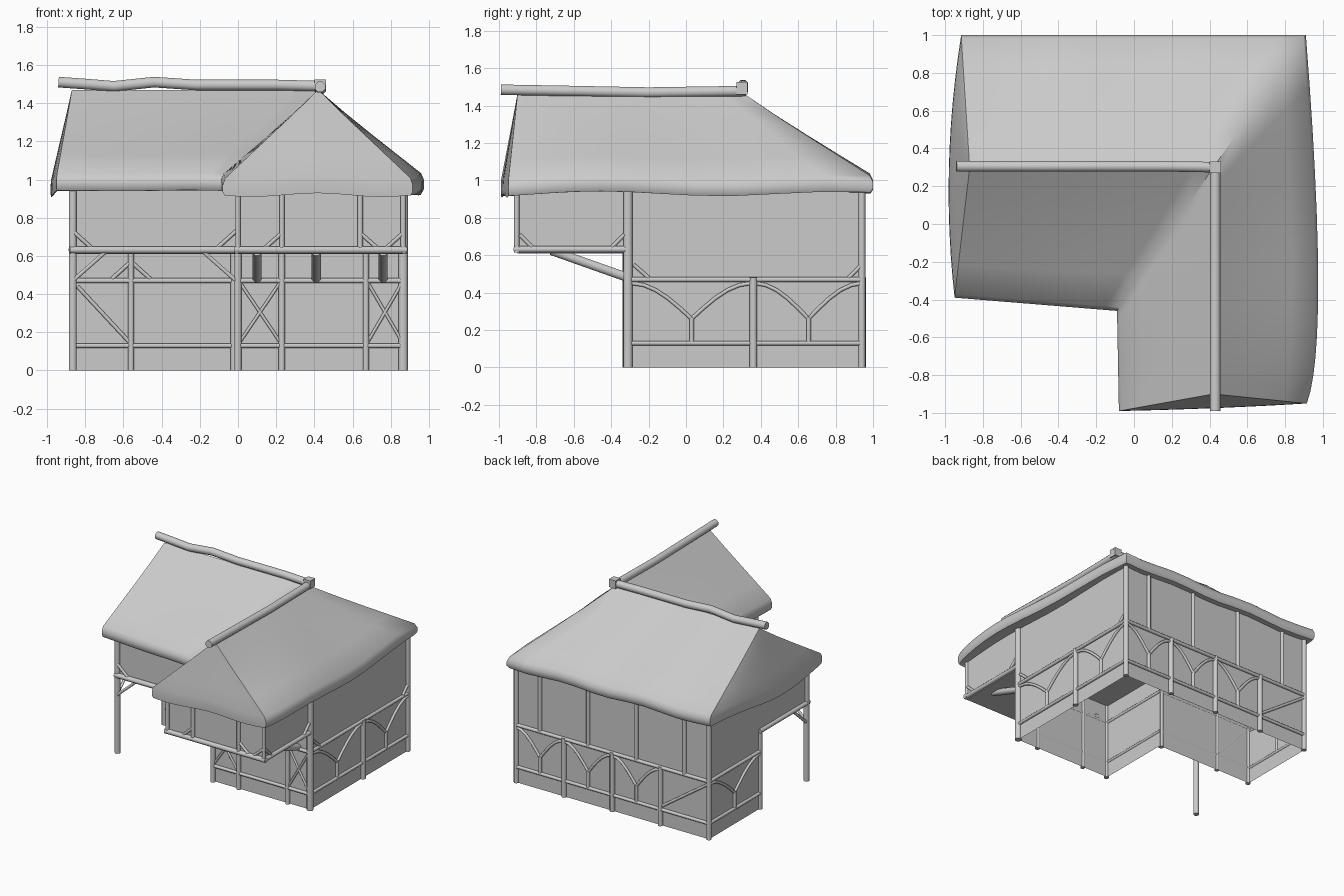
import bpy, bmesh, math
from mathutils import Vector

if "Cube" in bpy.data.objects:
    bpy.data.objects.remove(bpy.data.objects["Cube"])

GREY = (0.6, 0.6, 0.6, 1)
mat = bpy.data.materials.new("plain grey")
mat.use_nodes = True
mat.diffuse_color = GREY
mat.node_tree.nodes["Principled BSDF"].inputs["Base Color"].default_value = GREY


def finish(name, bm, angle):
    me = bpy.data.meshes.new(name)
    bmesh.ops.recalc_face_normals(bm, faces=bm.faces)
    bm.to_mesh(me)
    bm.free()
    me.materials.append(mat)
    ob = bpy.data.objects.new(name, me)
    bpy.context.collection.objects.link(ob)
    bpy.ops.object.select_all(action="DESELECT")
    ob.select_set(True)
    bpy.context.view_layer.objects.active = ob
    bpy.ops.object.shade_smooth_by_angle(angle=math.radians(angle))
    return ob


def timber(name, pts, r=0.015, sides=8):
    """Round pole swept along a path."""
    bm = bmesh.new()
    pts = [Vector(p) for p in pts]
    rings = []
    for i, p in enumerate(pts):
        t = (pts[min(i + 1, len(pts) - 1)] - pts[max(i - 1, 0)]).normalized()
        up = Vector((0, 0, 1)) if abs(t.z) < 0.95 else Vector((0, 1, 0))
        u = t.cross(up).normalized()
        v = u.cross(t)
        angles = [math.tau * (k + 0.5) / sides for k in range(sides)]
        rings.append([bm.verts.new(p + (u * math.cos(a) + v * math.sin(a)) * r) for a in angles])
    for a, b in zip(rings, rings[1:]):
        for k in range(sides):
            j = (k + 1) % sides
            bm.faces.new((a[k], a[j], b[j], b[k]))
    bm.faces.new(rings[0])
    bm.faces.new(rings[-1])
    return finish(name, bm, 50)


def prism(name, outline, z0, z1, caps=False):
    """Vertical walls around an outline, optionally closed."""
    bm = bmesh.new()
    lo = [bm.verts.new((x, y, z0)) for x, y in outline]
    hi = [bm.verts.new((x, y, z1)) for x, y in outline]
    n = len(outline)
    for i in range(n):
        j = (i + 1) % n
        bm.faces.new((lo[i], lo[j], hi[j], hi[i]))
    if caps:
        bm.faces.new(lo)
        bm.faces.new(hi)
    return finish(name, bm, 30)


# Walls and the jettied upper storey
L, R, B = -0.865, 0.865, 0.94
ground = [(L, B), (R, B), (R, -0.31), (0, -0.31), (0, 0.3), (L, 0.3)]
upper = [(L, B), (R, B), (R, -0.9), (0, -0.9), (0, -0.31), (L, -0.31)]
prism("ground_walls", ground, 0, 0.63)
prism("upper_walls", upper, 0.62, 0.97)
prism("upper_floor", upper, 0.61, 0.64, True)


# Thatched roof: matching eave and ridge points joined in rings
ridge_w, ridge_c, ridge_s = (-0.87, 0.3), (0.42, 0.3), (0.42, -0.9)
sides = [
    ([(-0.915, 1), (0, 1), (0.91, 1)], ridge_w, ridge_c),
    ([(0.91, 1), (0.975, -0.3), (0.915, -0.95)], ridge_c, ridge_s),
    ([(0.915, -0.95), (0.42, -0.975), (-0.08, -0.99)], ridge_s, ridge_s),
    ([(-0.08, -0.99), (-0.085, -0.72), (-0.09, -0.46)], ridge_s, ridge_c),
    ([(-0.09, -0.46), (-0.52, -0.425), (-0.95, -0.39)], ridge_c, ridge_w),
    ([(-0.95, -0.39), (-0.98, 0.3), (-0.915, 1)], ridge_w, ridge_w),
]
STEPS = 12
eave, top = [], []
for (a, m, b), r0, r1 in sides:
    a, m, b, r0, r1 = (Vector(p) for p in (a, m, b, r0, r1))
    for i in range(STEPS):
        t = i / STEPS
        # quadratic through the middle point
        eave.append(a * (1 - t) * (1 - 2 * t) + m * 4 * t * (1 - t) + b * t * (2 * t - 1))
        top.append(r0.lerp(r1, t))


def wave(p):
    return 0.014 * math.sin(9 * p.x + 1) * math.cos(4 * p.y) + 0.012 * math.sin(5 * p.y + 3.6)


bm = bmesh.new()
centre = Vector((0.2, 0.2))
# (blend towards ridge, height)
profile = [(0.22, 0.945), (0.07, 0.93), (0.02, 0.93), (0, 0.95), (0, 0.985),
           (0.025, 1.02), (0.25, 1.122), (0.5, 1.235), (0.75, 1.35), (1, 1.47)]
rings = []
for f, z in profile:
    ring = []
    for e, t in zip(eave, top):
        p = e.lerp(t, f)
        ring.append(bm.verts.new((p.x, p.y, z + wave(e) * (1 - f) ** 1.5)))
    rings.append(ring)
n = len(eave)
for a, b in zip(rings, rings[1:]):
    for k in range(n):
        j = (k + 1) % n
        bm.faces.new((a[k], a[j], b[j], b[k]))
bmesh.ops.remove_doubles(bm, verts=bm.verts, dist=0.0005)
finish("thatched_roof", bm, 50)

# Ridge poles
timber("long_ridge_pole", [(-0.94, 0.305, 1.51), (-0.8, 0.305, 1.5), (-0.65, 0.305, 1.488),
                           (-0.44, 0.305, 1.51), (-0.22, 0.305, 1.495), (0.2, 0.305, 1.495),
                           (0.46, 0.3, 1.488)], 0.03)
timber("front_ridge_pole", [(0.43, -0.99, 1.485), (0.43, -0.6, 1.478),
                            (0.43, -0.2, 1.47), (0.43, 0.32, 1.478)], 0.03)
prism("ridge_joint", [(0.4, 0.27), (0.46, 0.27), (0.46, 0.33), (0.4, 0.33)], 1.46, 1.525, True)


# Timber frame helpers: a face maps (along, height) to a point
def on_x(y):
    return lambda s, z: (s, y, z)


def on_y(x):
    return lambda s, z: (x, s, z)


def post(name, face, s, z0, z1, r=0.02):
    timber(name, [face(s, z0), face(s, z1)], r)


def strut(name, face, s0, z0, s1, z1, r=0.011):
    timber(name, [face(s0, z0), face(s1, z1)], r)


def arch_brace(name, face, s0, s1):
    mid, half = (s0 + s1) / 2, (s1 - s0) / 2
    post(name + "_stem", face, mid, 0.13, 0.27, 0.013)
    for d in (-1, 1):
        arc = [face(mid + d * half * t, 0.26 + 0.19 * math.sin(t * math.pi / 2)) for t in
               (0, 0.2, 0.4, 0.6, 0.8, 1)]
        timber(name + "_arm", arc, 0.011)


def rails(name, face, s0, s1):
    strut(name + "_low_rail", face, s0, 0.13, s1, 0.13, 0.013)
    strut(name + "_mid_rail", face, s0, 0.47, s1, 0.47, 0.014)


back, right, left = on_x(B + 0.005), on_y(R + 0.005), on_y(L - 0.005)
front, porch = on_x(-0.32), on_x(0.29)
jetty, wing = on_x(-0.905), on_x(-0.32)

# Corner posts
for x, y, r in ((L, B, 0.02), (R, B, 0.02), (R, -0.31, 0.027), (L, -0.31, 0.022)):
    post("corner_post", on_x(y), x, 0, 0.95, r)
post("inner_corner_post", front, 0, 0, 0.64, 0.02)
post("porch_corner_post", porch, L, 0, 0.62)
post("inner_wall_post", porch, -0.02, 0, 0.62)

# Back wall
rails("back", back, L, R)
bay = (R - L) / 4
for i in range(4):
    s = L + i * bay
    if i:
        post("back_post", back, s, 0, 0.48)
    post("back_upper_post", back, s + bay / 2, 0.47, 0.95, 0.015)
    if i:
        arch_brace("back_brace", back, s, s + bay)
    else:
        strut("back_diagonal", back, L, 0.45, L + bay, 0.15)

# Right and left walls
rails("right", right, -0.31, B)
post("right_post", right, 0.36, 0, 0.48, 0.022)
arch_brace("right_brace", right, -0.29, 0.35)
arch_brace("right_brace", right, 0.37, 0.94)
strut("right_corner_strut", right, -0.28, 0.55, -0.2, 0.48)
strut("right_corner_strut", right, 0.94, 0.55, 0.87, 0.48)
rails("left", left, 0.3, B)
arch_brace("left_brace", left, 0.3, B)

# Front of the projecting wing, ground level
rails("front", front, 0, R)
for s in (0.23, 0.67):
    post("front_post", front, s, 0, 0.62, 0.018)
for s0, s1 in ((0.01, 0.22), (0.68, 0.86)):
    strut("front_cross", front, s0, 0.15, s1, 0.46, 0.009)
    strut("front_cross", front, s0, 0.46, s1, 0.15, 0.009)
for x in (0.1, 0.41, 0.76):
    strut("jetty_bracket", on_y(x), -0.31, 0.48, -0.72, 0.625, 0.026)
rails("inner", on_y(-0.005), -0.31, 0.3)

# Upper floor edge beams
strut("jetty_beam", jetty, -0.02, 0.632, 0.885, 0.632, 0.02)
strut("wing_beam", wing, -0.88, 0.632, 0, 0.632, 0.02)
strut("right_beam", right, -0.92, 0.632, -0.31, 0.632, 0.018)
strut("inner_beam", on_y(-0.005), -0.92, 0.632, -0.31, 0.632, 0.018)
strut("left_beam", left, -0.32, 0.632, 0.3, 0.632, 0.018)

# Upper posts and short braces
for s in (0.0, 0.23, 0.64, R):
    post("jetty_post", jetty, s, 0.63, 0.95, 0.015)
for s, d in ((0.23, -1), (0.64, 1), (R, -1)):
    strut("jetty_strut", jetty, s, 0.72, s + d * 0.09, 0.64)
for s, d in ((L, 1), (-0.01, -1)):
    strut("wing_strut", wing, s, 0.73, s + d * 0.1, 0.64)
    strut("wing_under_strut", wing, s, 0.47, s + d * 0.17, 0.62)
strut("side_strut", right, -0.89, 0.71, -0.82, 0.64)
strut("side_strut", right, -0.33, 0.71, -0.4, 0.64)
strut("left_under_strut", left, -0.31, 0.47, -0.14, 0.62)

# Porch wall
rails("porch", porch, L, 0)
post("porch_post", porch, -0.56, 0, 0.62, 0.017)
strut("porch_diagonal", porch, -0.84, 0.44, -0.57, 0.15)
for d in (-1, 1):
    strut("porch_strut", porch, -0.56, 0.57, -0.56 + d * 0.1, 0.48)
